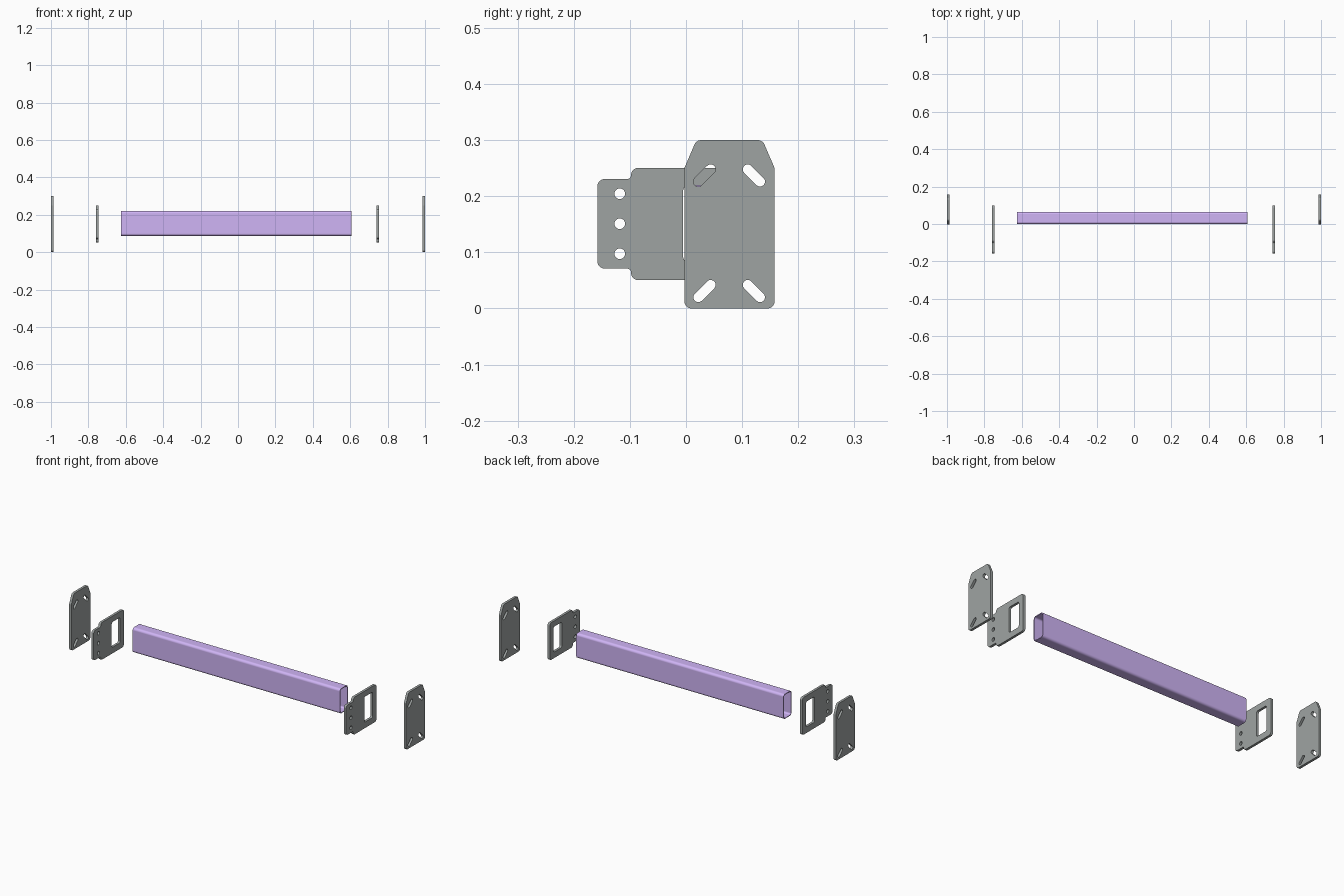
import bpy, bmesh
from math import sin, cos, pi, radians
from mathutils import Vector, Matrix

if "Cube" in bpy.data.objects:
    bpy.data.objects.remove(bpy.data.objects["Cube"])


def rounded(corners, seg=8):
    """Closed (y, z) outline from corners (y, z, radius)."""
    pts, n = [], len(corners)
    for i, (y, z, r) in enumerate(corners):
        p = Vector((y, z))
        a = (Vector(corners[i - 1][:2]) - p).normalized()
        b = (Vector(corners[(i + 1) % n][:2]) - p).normalized()
        half = a.angle(b) / 2
        c = p + (a + b).normalized() * (r / sin(half))
        t = r * cos(half) / sin(half)
        va, vb = p + a * t - c, p + b * t - c
        for k in range(seg + 1):
            pts.append(c + va.slerp(vb, k / seg).normalized() * r)
    return pts


def rect(y0, y1, z0, z1, r):
    return rounded([(y0, z0, r), (y1, z0, r), (y1, z1, r), (y0, z1, r)])


def slot(y, z, half, r, angle, seg=12):
    """Round-ended slot; half = 0 gives a round hole."""
    pts = []
    for end in (0, pi):
        for k in range(seg + (half > 0)):
            t = angle + end - pi / 2 + pi * k / seg
            pts.append(Vector((y + half * cos(angle + end) + r * cos(t),
                               z + half * sin(angle + end) + r * sin(t))))
    return pts


def material(name, rgb):
    mat = bpy.data.materials.new(name)
    mat.diffuse_color = (*rgb, 1)
    mat.use_nodes = True
    mat.node_tree.nodes["Principled BSDF"].inputs["Base Color"].default_value = mat.diffuse_color
    return mat


def extrude_x(name, loops, x0, x1, mat):
    """Fill outline with holes in the YZ plane and extrude from x0 to x1."""
    cu = bpy.data.curves.new(name + "_profile", 'CURVE')
    cu.dimensions = '2D'
    cu.fill_mode = 'BOTH'
    cu.extrude = (x1 - x0) / 2
    for pts in loops:
        sp = cu.splines.new('POLY')
        sp.points.add(len(pts) - 1)
        for q, p in zip(sp.points, pts):
            q.co = (p.x, p.y, 0, 1)
        sp.use_cyclic_u = True
    ob = bpy.data.objects.new(name, cu)
    bpy.context.collection.objects.link(ob)
    bpy.ops.object.select_all(action='DESELECT')
    ob.select_set(True)
    bpy.context.view_layer.objects.active = ob
    bpy.ops.object.convert(target='MESH')
    ob = bpy.context.view_layer.objects.active
    # local (u, v, w) becomes world (y, z, x)
    ob.data.transform(Matrix(((0, 0, 1, (x0 + x1) / 2), (1, 0, 0, 0),
                              (0, 1, 0, 0), (0, 0, 0, 1))))
    bm = bmesh.new()
    bm.from_mesh(ob.data)
    bmesh.ops.remove_doubles(bm, verts=bm.verts, dist=1e-5)
    bmesh.ops.recalc_face_normals(bm, faces=bm.faces)
    bm.to_mesh(ob.data)
    bm.free()
    bpy.ops.object.shade_smooth_by_angle(angle=radians(30))
    # keeps the flat sides flat next to the rounded corners
    wn = ob.modifiers.new("flat_sides", 'WEIGHTED_NORMAL')
    wn.keep_sharp = True
    wn.weight = 100
    ob.data.materials.clear()
    ob.data.materials.append(mat)
    return ob


steel = material("plate_grey", (0.345, 0.37, 0.365))
purple = material("beam_purple", (0.63, 0.46, 0.92))

# Outer end plates: chamfered top, four diagonal slots
R = 0.013
outer = [rounded([(-0.003, 0, R), (0.158, 0, R), (0.158, 0.25, R),
                  (0.1365, 0.300, R), (0.0185, 0.300, R), (-0.003, 0.25, R)])]
for z in (0.031, 0.237):
    outer.append(slot(0.033, z, 0.0155, 0.0088, pi / 4))
    outer.append(slot(0.121, z, 0.0155, 0.0088, -pi / 4))
extrude_x("left_end_plate", outer, -1.0, -0.987, steel)
extrude_x("right_end_plate", outer, 0.987, 1.0, steel)

# Inner brackets: stepped tab with three holes, window for the beam
inner = [rounded([(-0.158, 0.071, R), (-0.098, 0.071, 0.007), (-0.098, 0.0505, R),
                  (0.098, 0.0505, R), (0.098, 0.2505, R), (-0.098, 0.2505, R),
                  (-0.098, 0.2305, 0.007), (-0.158, 0.2305, R)]),
         rect(-0.005, 0.066, 0.083, 0.219, 0.009)]
inner += [slot(-0.118, z, 0, 0.0095, 0) for z in (0.0975, 0.151, 0.2045)]
extrude_x("left_bracket", inner, -0.759, -0.746, steel)
extrude_x("right_bracket", inner, 0.740, 0.753, steel)

# Hollow box beam
W = 0.004
extrude_x("beam", [rect(-0.001, 0.065, 0.087, 0.220, 0.013),
                   rect(-0.001 + W, 0.065 - W, 0.087 + W, 0.220 - W, 0.009)],
          -0.625, 0.606, purple)
